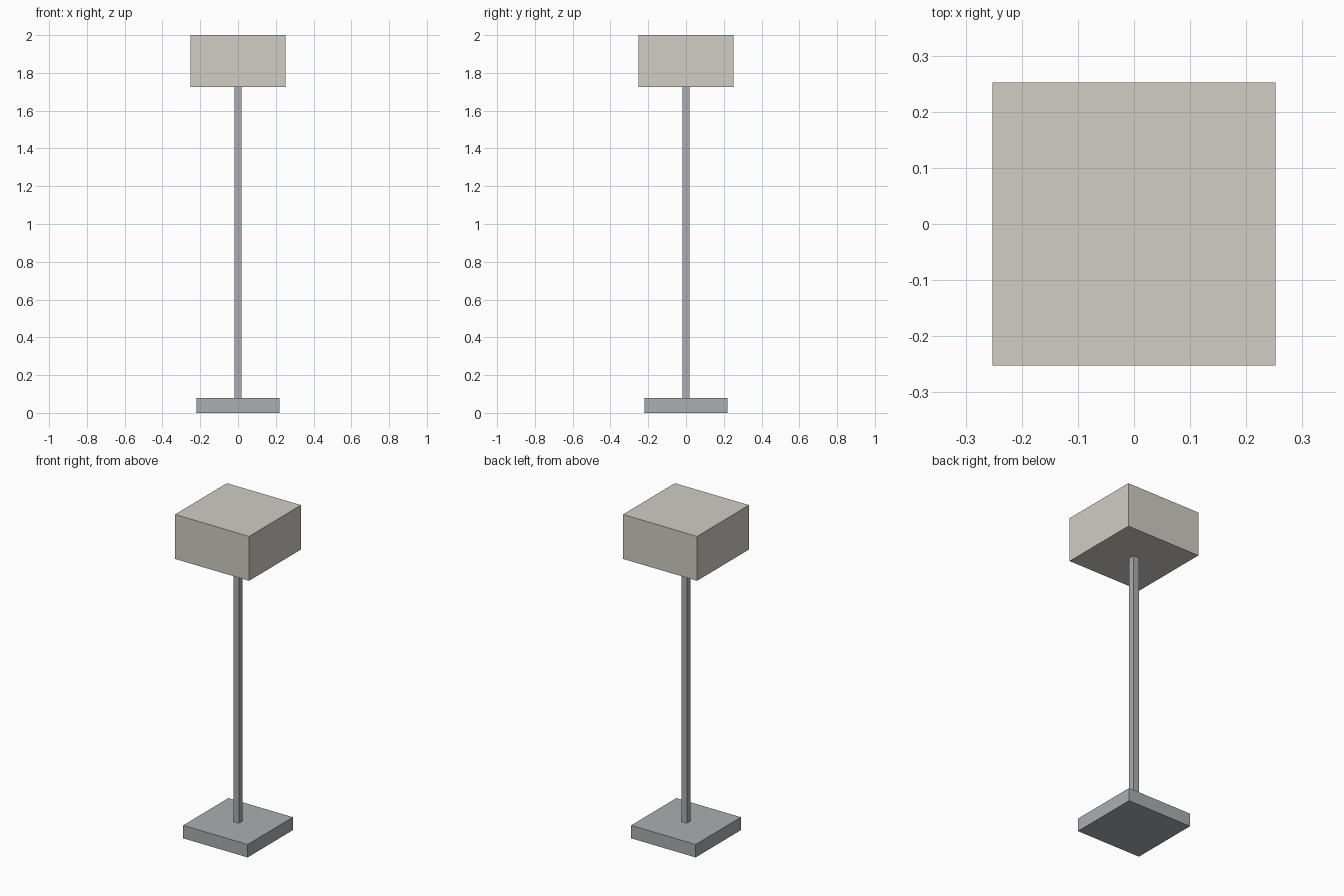
import bpy

if "Cube" in bpy.data.objects:
    bpy.data.objects.remove(bpy.data.objects["Cube"])


def make_material(name, rgb):
    mat = bpy.data.materials.new(name)
    mat.diffuse_color = (*rgb, 1.0)
    mat.use_nodes = True
    mat.node_tree.nodes["Principled BSDF"].inputs["Base Color"].default_value = mat.diffuse_color
    return mat


def square_block(name, width, z_bottom, z_top, mat):
    """Square-section box centred on the z axis."""
    bpy.ops.mesh.primitive_cube_add(size=1, location=(0, 0, (z_bottom + z_top) / 2))
    obj = bpy.context.object
    obj.name = name
    obj.scale = (width, width, z_top - z_bottom)
    bpy.ops.object.transform_apply(location=False, rotation=False, scale=True)
    obj.data.materials.append(mat)
    return obj


metal = make_material("dark_metal", (0.40, 0.43, 0.44))
fabric = make_material("beige_fabric", (0.63, 0.61, 0.56))

BASE_TOP = 0.08
SHADE_BOTTOM = 1.726

# Floor lamp: foot plate, pole and box shade
square_block("base", 0.44, 0.0, BASE_TOP, metal)
square_block("pole", 0.038, BASE_TOP, SHADE_BOTTOM, metal)
square_block("shade", 0.505, SHADE_BOTTOM, 2.0, fabric)
